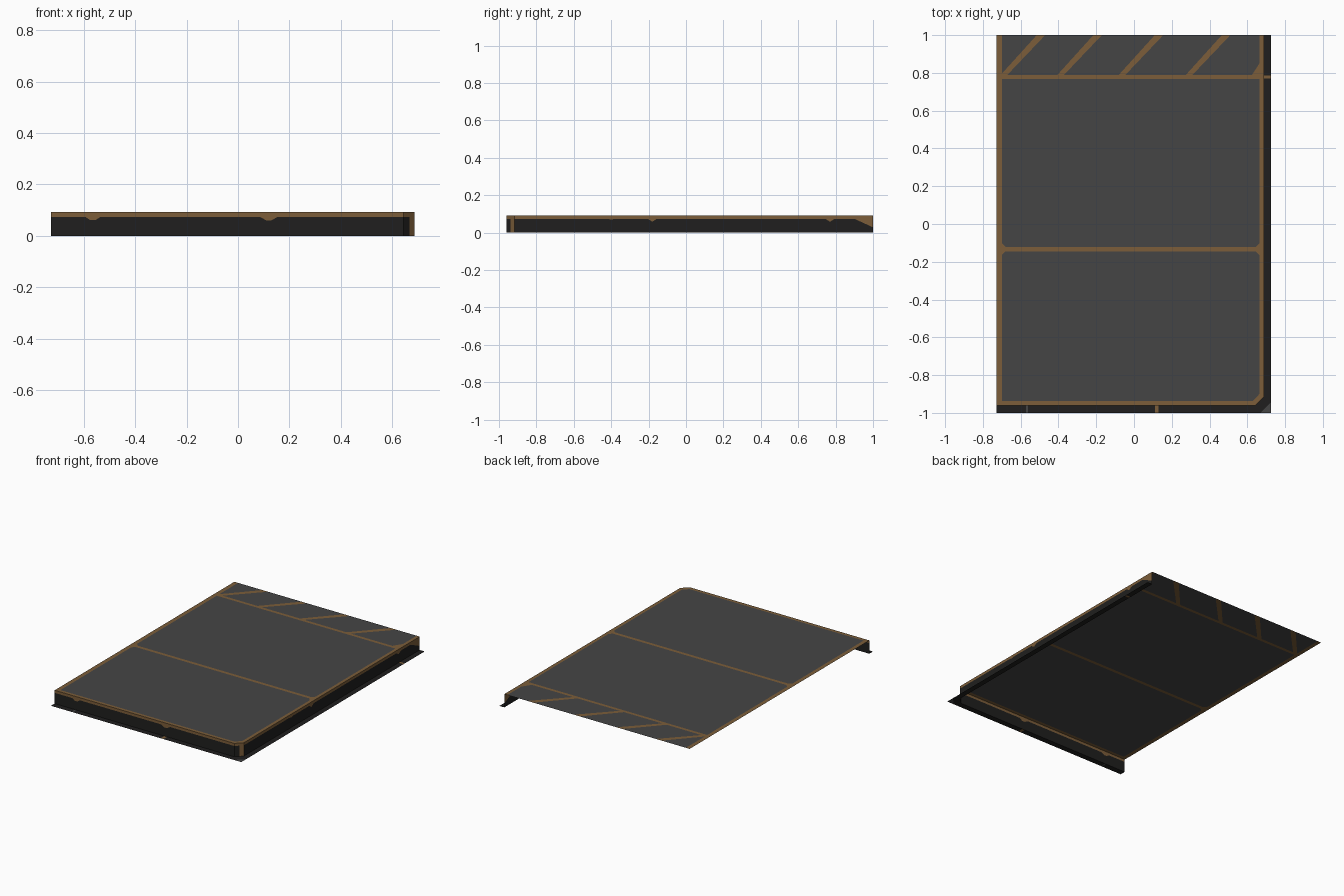
import bpy, bmesh
from mathutils import Vector

if "Cube" in bpy.data.objects:
    bpy.data.objects.remove(bpy.data.objects["Cube"])

# Key sizes
L, R, F, B, H = -0.728, 0.687, -0.96, 1.0, 0.092
CX, CY = 0.644, -0.917          # ends of the clipped corner
OUT_R, OUT_F = 0.725, -1.0      # outer edge of the ground flange
BAND = 0.074                    # bottom of the trim on the skirt


def material(name, rgb):
    m = bpy.data.materials.new(name)
    m.diffuse_color = (*rgb, 1)
    m.use_nodes = True
    m.node_tree.nodes["Principled BSDF"].inputs["Base Color"].default_value = m.diffuse_color
    return m


MATS = [material("panel grey", (0.060, 0.060, 0.060)),
        material("dark skirt", (0.014, 0.0135, 0.013)),
        material("rust trim", (0.20, 0.110, 0.041))]
GREY, DARK, RUST = 0, 1, 2


def sheet(polys, mat):
    """Open sheet made of convex flat faces."""
    bm = bmesh.new()
    for p in polys:
        bm.faces.new([bm.verts.new(v) for v in p]).material_index = mat
    bmesh.ops.remove_doubles(bm, verts=bm.verts, dist=1e-5)
    bm.normal_update()
    return bm


def paint(bm, pts, mat):
    """Cut a convex outline into the coplanar faces and colour the inside."""
    pts = [Vector(p) for p in pts]
    mid = sum(pts, Vector()) / len(pts)
    n = (pts[1] - pts[0]).cross(pts[2] - pts[0]).normalized()
    planes = []

    def inside():
        bm.normal_update()
        return [f for f in bm.faces
                if abs(f.normal.dot(n)) > 0.99
                and abs((f.calc_center_median() - mid).dot(n)) < 1e-3
                and all((f.calc_center_median() - c).dot(s) > 0 for c, s in planes)]

    for a, b in zip(pts, pts[1:] + pts[:1]):
        side = (b - a).cross(n).normalized()
        if (mid - a).dot(side) < 0:
            side.negate()
        faces = inside()
        geom = set(faces)
        for f in faces:
            geom.update(f.edges)
            geom.update(f.verts)
        bmesh.ops.bisect_plane(bm, geom=list(geom), dist=1e-5, plane_co=a, plane_no=side)
        planes.append((a, side))
    for f in inside():
        f.material_index = mat


def finish(bm, name):
    me = bpy.data.meshes.new(name)
    bm.to_mesh(me)
    bm.free()
    for m in MATS:
        me.materials.append(m)
    bpy.context.collection.objects.link(bpy.data.objects.new(name, me))


def flat(pts, z=H):
    return [(x, y, z) for x, y in pts]


def rect(x0, x1, y0, y1, z=H):
    return flat([(x0, y0), (x1, y0), (x1, y1), (x0, y1)], z)


# Deck with trim lines
deck = sheet([flat([(L, F), (CX, F), (R, CY), (R, B), (L, B)])], GREY)
for r in [(L, -0.700, F, B), (0.664, R, F, B), (L, R, F, -0.937),
          (L, R, -0.145, -0.122), (L, R, 0.768, 0.790)]:
    paint(deck, rect(*r), RUST)
paint(deck, flat([(0.64, F), (CX, F), (R, CY), (R, -0.90), (0.664, -0.90), (0.63, -0.937)]), RUST)
# Hazard stripes at the back, with small corner gussets
for x in (-0.705, -0.405, -0.08, 0.275):
    paint(deck, flat([(x, 0.79), (x + 0.035, 0.79), (x + 0.235, B), (x + 0.19, B)]), RUST)
paint(deck, flat([(0.625, 0.79), (0.664, 0.79), (0.664, 0.85)]), RUST)
for s in (-1, 1):
    y = -0.1335 + s * 0.0115
    paint(deck, flat([(0.645, y), (0.664, y), (0.664, y + s * 0.02)]), RUST)
    paint(deck, flat([(-0.68, y), (-0.70, y), (-0.70, y + s * 0.02)]), RUST)
finish(deck, "deck")

# Skirt on the front, clipped corner and right side
path = [(L, F), (CX, F), (R, CY), (R, B)]
walls = [[(*a, 0), (*b, 0), (*b, H), (*a, H)] for a, b in zip(path, path[1:])]
skirt = sheet(walls, DARK)
for a, b in zip(path, path[1:]):
    paint(skirt, [(*a, BAND), (*b, BAND), (*b, H), (*a, H)], RUST)
# Chips hanging below the trim
for x, w, d in ((-0.565, 0.03, 0.013), (0.12, 0.035, 0.014)):
    paint(skirt, [(x - w, F, BAND), (x + w, F, BAND), (x + 0.01, F, BAND - d), (x - 0.01, F, BAND - d)], RUST)
for y, w, d in ((-0.18, 0.025, 0.016), (0.77, 0.025, 0.016), (-0.4, 0.02, 0.005)):
    paint(skirt, [(R, y - w, BAND), (R, y + w, BAND), (R, y, BAND - d)], RUST)
paint(skirt, [(R, 0.90, BAND), (R, B, BAND), (R, B, 0.028)], RUST)
# Upright trim on the clipped corner
m = (0.667, CY - (R - 0.667))
paint(skirt, [(*m, 0), (R, CY, 0), (R, CY, H), (*m, H)], RUST)
finish(skirt, "skirt")

# Ground flange
flange = sheet([flat([(L, OUT_F), (CX, OUT_F), (CX, F), (L, F)], 0),
                flat([(CX, OUT_F), (OUT_R, OUT_F), (R, CY), (CX, F)], 0),
                flat([(OUT_R, OUT_F), (OUT_R, CY), (R, CY)], 0),
                flat([(OUT_R, CY), (OUT_R, B), (R, B), (R, CY)], 0)], DARK)
paint(flange, flat([(0.67, OUT_F), (OUT_R, OUT_F), (OUT_R, -0.945)], 0), GREY)
paint(flange, rect(0.11, 0.13, OUT_F, F, 0), RUST)
paint(flange, rect(-0.572, -0.562, OUT_F, F, 0), GREY)
paint(flange, rect(R, OUT_R, 0.77, 0.785, 0), RUST)
finish(flange, "ground_flange")
